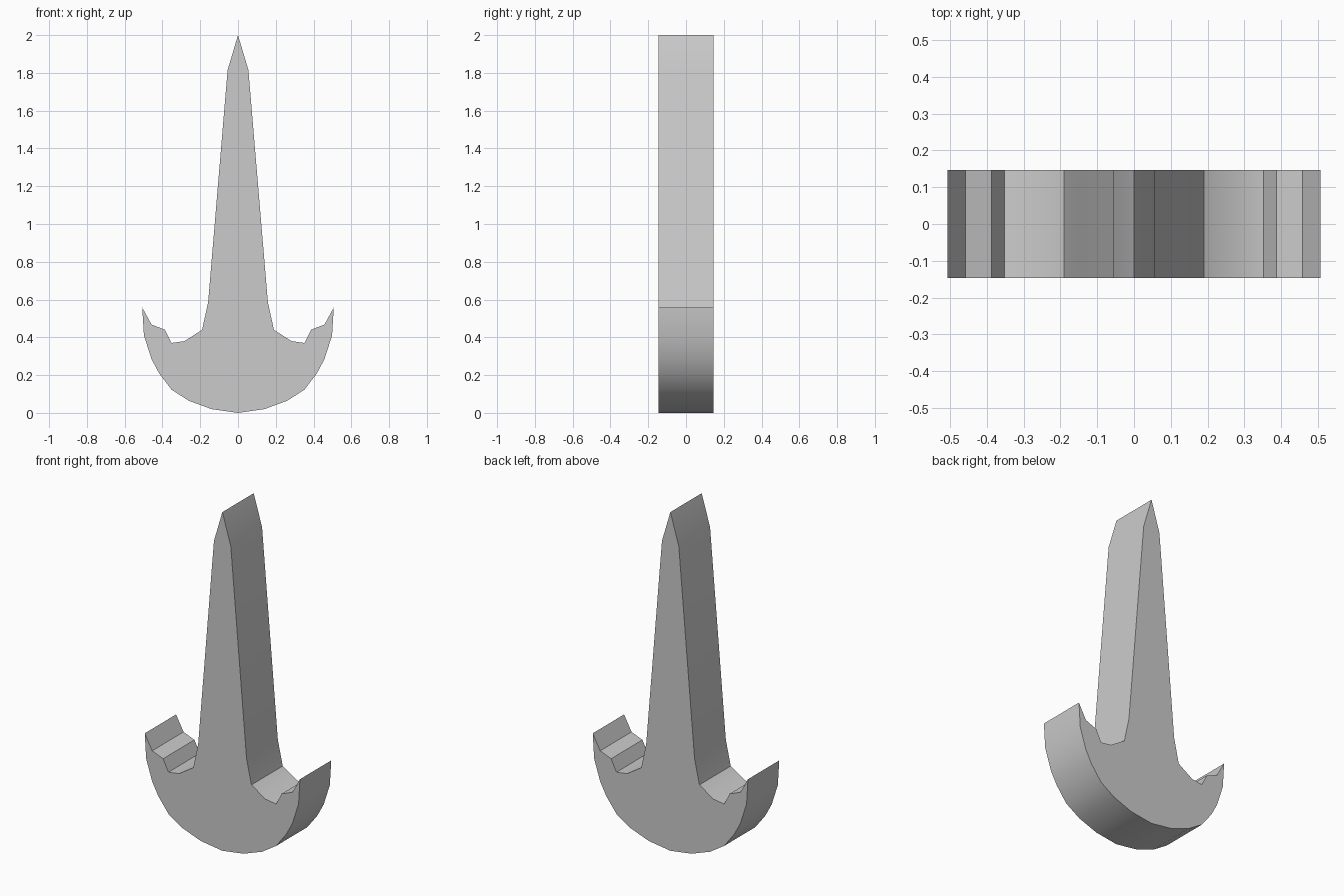
import bpy, bmesh

if "Cube" in bpy.data.objects:
    bpy.data.objects.remove(bpy.data.objects["Cube"])

HALF_DEPTH = 0.146

# Right half of the outline, from bottom centre round the fluke and up to the tip
half = [(0, 0), (0.14, 0.02), (0.26, 0.064), (0.352, 0.123), (0.418, 0.21),
        (0.458, 0.285), (0.498, 0.41), (0.507, 0.558), (0.458, 0.468),
        (0.387, 0.44), (0.352, 0.37), (0.283, 0.38), (0.19, 0.44),
        (0.158, 0.587), (0.055, 1.815), (0, 2)]

# Mirror into a closed outline
outline = half + [(-x, z) for x, z in reversed(half[1:-1])]

# Front face extruded straight back
bm = bmesh.new()
front = bm.faces.new([bm.verts.new((x, -HALF_DEPTH, z)) for x, z in outline])
result = bmesh.ops.extrude_face_region(bm, geom=[front], use_keep_orig=True)
moved = [g for g in result["geom"] if isinstance(g, bmesh.types.BMVert)]
bmesh.ops.translate(bm, verts=moved, vec=(0, 2 * HALF_DEPTH, 0))
bmesh.ops.recalc_face_normals(bm, faces=bm.faces)

mesh = bpy.data.meshes.new("anchor_body")
bm.to_mesh(mesh)
bm.free()
body = bpy.data.objects.new("anchor_body", mesh)
bpy.context.collection.objects.link(body)

# Soft shading round the curved underside, crisp edges elsewhere
bpy.context.view_layer.objects.active = body
body.select_set(True)
bpy.ops.object.shade_smooth_by_angle(angle=0.52)
